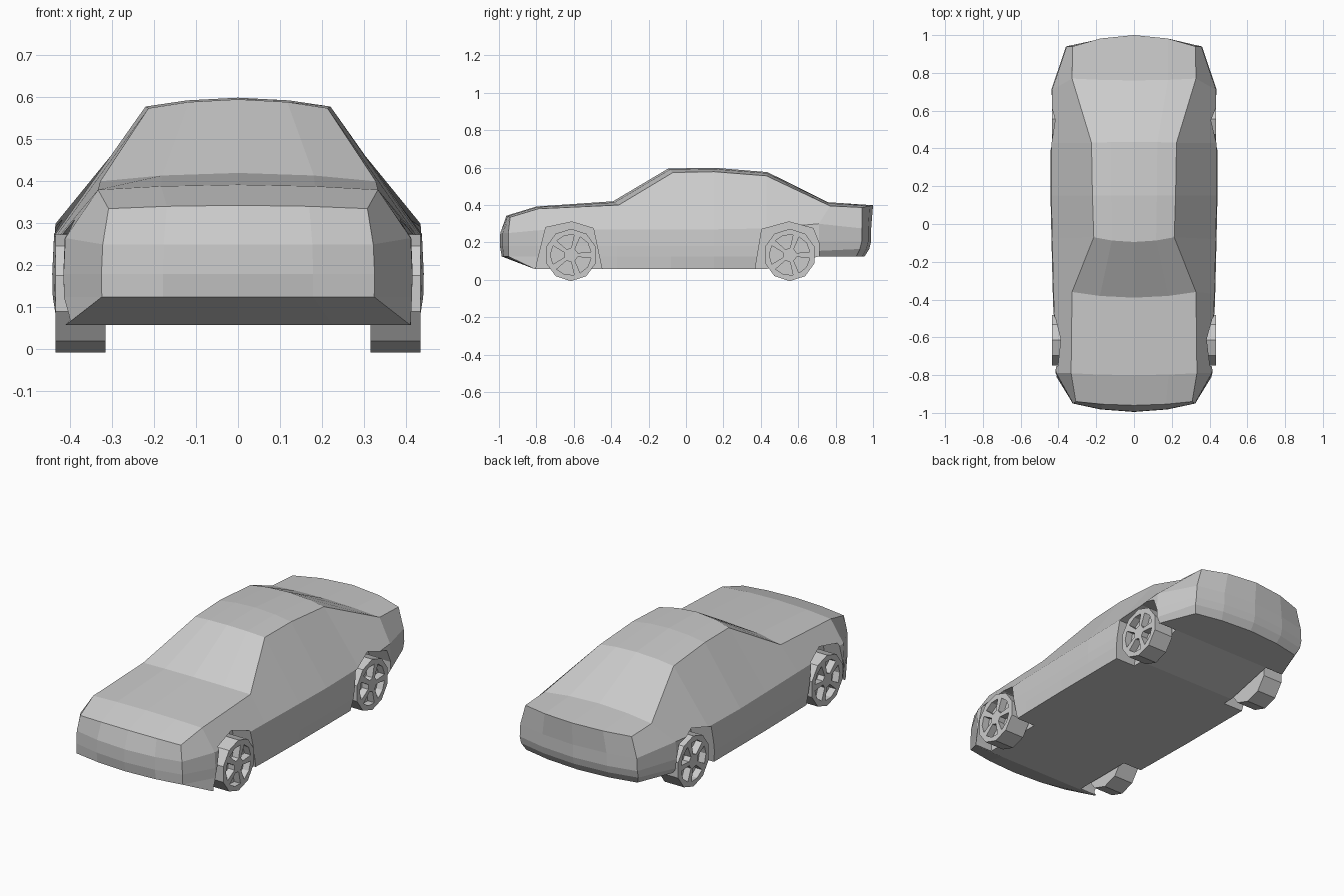
import bpy, bmesh
from math import radians, cos, sin

if "Cube" in bpy.data.objects:
    bpy.data.objects.remove(bpy.data.objects["Cube"])


def make_object(name, bm):
    bmesh.ops.recalc_face_normals(bm, faces=bm.faces)
    mesh = bpy.data.meshes.new(name)
    bm.to_mesh(mesh)
    bm.free()
    ob = bpy.data.objects.new(name, mesh)
    bpy.context.collection.objects.link(ob)
    return ob


def add_prism(bm, yz, x0, x1):
    """Extrude a side-view (y, z) polygon between two x positions."""
    a = [bm.verts.new((x0, y, z)) for y, z in yz]
    b = [bm.verts.new((x1, y, z)) for y, z in yz]
    bm.faces.new(a)
    bm.faces.new(b[::-1])
    n = len(yz)
    for i in range(n):
        j = (i + 1) % n
        bm.faces.new((a[i], b[i], b[j], a[j]))


def cut(ob, cutter):
    mod = ob.modifiers.new("cut", 'BOOLEAN')
    mod.operation = 'DIFFERENCE'
    mod.solver = 'EXACT'
    mod.object = cutter
    bpy.context.view_layer.objects.active = ob
    bpy.ops.object.modifier_apply(modifier=mod.name)
    bpy.data.objects.remove(cutter)


# Body levels, each with eight stations from nose corner to tail corner
ys = [-.95, -.79, -.37, -.08, .15, .43, .71, .94]
width = [.325, .415, .43, .437, .442, .442, .438, .36]
shoulder = [.25, .265, .27, .27, .27, .275, .30, .275]
edge_x = [.308, .333, .328, .213, .22, .225, .328, .325]
edge_y = [-.94, -.79, -.36, -.07, .15, .43, .77, .94]
edge_z = [.335, .38, .40, .574, .578, .556, .395, .387]
bottom_x = [.41, .415, .425, .43, .43, .43, .42, .34]
bottom_y = [-.81, -.77, -.37, -.08, .15, .43, .71, .91]
bottom_z = [.058] * 6 + [.125, .125]
low_z = [.125] * 6 + [.155, .165]
mid_z = [.18] * 6 + [.205, .205]

# (x list, y list, z list, front bow, rear bow, front crown, rear crown)
levels = [
    (bottom_x, bottom_y, bottom_z, 0, .045, 0, 0),
    ([w * .997 for w in width], ys[:-1] + [.93], low_z, -.035, .05, 0, 0),
    (width, ys, mid_z, -.045, .05, 0, 0),
    ([w * .99 for w in width], ys, shoulder, -.043, .05, 0, 0),
    (edge_x, edge_y, edge_z, -.02, .06, .008, .012),
]
STEPS = (-1, -.55, 0, .55, 1)


def cross_row(bm, x, y, z, bow, crown, steps=STEPS):
    return [bm.verts.new((x * t, y + bow * (1 - t * t), z + crown * (1 - t * t)))
            for t in steps]


bm = bmesh.new()
loops = []
for lx, ly, lz, bow_f, bow_r, crown_f, crown_r in levels:
    front = cross_row(bm, lx[0], ly[0], lz[0], bow_f, crown_f)
    right = [bm.verts.new((lx[i], ly[i], lz[i])) for i in range(1, 7)]
    rear = cross_row(bm, lx[7], ly[7], lz[7], bow_r, crown_r)
    left = [bm.verts.new((-lx[i], ly[i], lz[i])) for i in range(1, 7)]
    loops.append((front + right + rear[::-1] + left[::-1], front, right, rear, left))

# Side and end skin
for low, high in zip(loops, loops[1:]):
    a, b = low[0], high[0]
    for i in range(len(a)):
        j = (i + 1) % len(a)
        bm.faces.new((a[i], a[j], b[j], b[i]))

# Bonnet, windscreen, roof, rear window and boot
_, front, right, rear, left = loops[-1]
bow = [-.01, -.03, -.025, 0, .005, -.01]
crown = [.012, .02, .021, .021, .02, .02]
rows = [front]
for i in range(6):
    k = i + 1
    inner = cross_row(bm, edge_x[k], edge_y[k], edge_z[k], bow[i], crown[i], STEPS[1:4])
    rows.append([left[i]] + inner + [right[i]])
rows.append(rear)
for r, s in zip(rows, rows[1:]):
    for i in range(4):
        bm.faces.new((r[i], r[i + 1], s[i + 1], s[i]))

# Floor
_, front, right, rear, left = loops[0]
bm.faces.new(front + [right[0], left[0]])
for i in range(5):
    bm.faces.new((left[i], right[i], right[i + 1], left[i + 1]))
bm.faces.new(rear + [right[5], left[5]])
body = make_object("car_body", bm)

# Wheel arches
front_arch = [(-.81, -.1), (-.80, .08), (-.75, .28), (-.61, .31), (-.495, .275), (-.45, .06), (-.45, -.1)]
rear_arch = [(.37, -.1), (.37, .06), (.405, .27), (.55, .31), (.68, .275), (.71, .2), (.71, -.1)]
bm = bmesh.new()
for arch in (front_arch, rear_arch):
    for side in (-1, 1):
        add_prism(bm, arch, side * .308, side * .6)
cut(body, make_object("arch_cutter", bm))


# Wheels: ten-sided, with five pockets between the spokes
def polar(y, r, deg):
    return (y + r * cos(radians(deg)), .133 + r * sin(radians(deg)))


for end, y in (("front", -.615), ("rear", .555)):
    for label, side in (("left", -1), ("right", 1)):
        bm = bmesh.new()
        add_prism(bm, [polar(y, .14, 18 + 36 * i + 36) for i in range(10)],
                  side * .315, side * .434)
        wheel = make_object(f"{end}_{label}_wheel", bm)
        bm = bmesh.new()
        for k in range(5):
            a = 36 + 72 * k
            pocket = [polar(y, .038, a - 20), polar(y, .108, a - 27), polar(y, .11, a),
                      polar(y, .108, a + 27), polar(y, .038, a + 20)]
            add_prism(bm, pocket, side * .395, side * .5)
        cut(wheel, make_object("spoke_cutter", bm))
